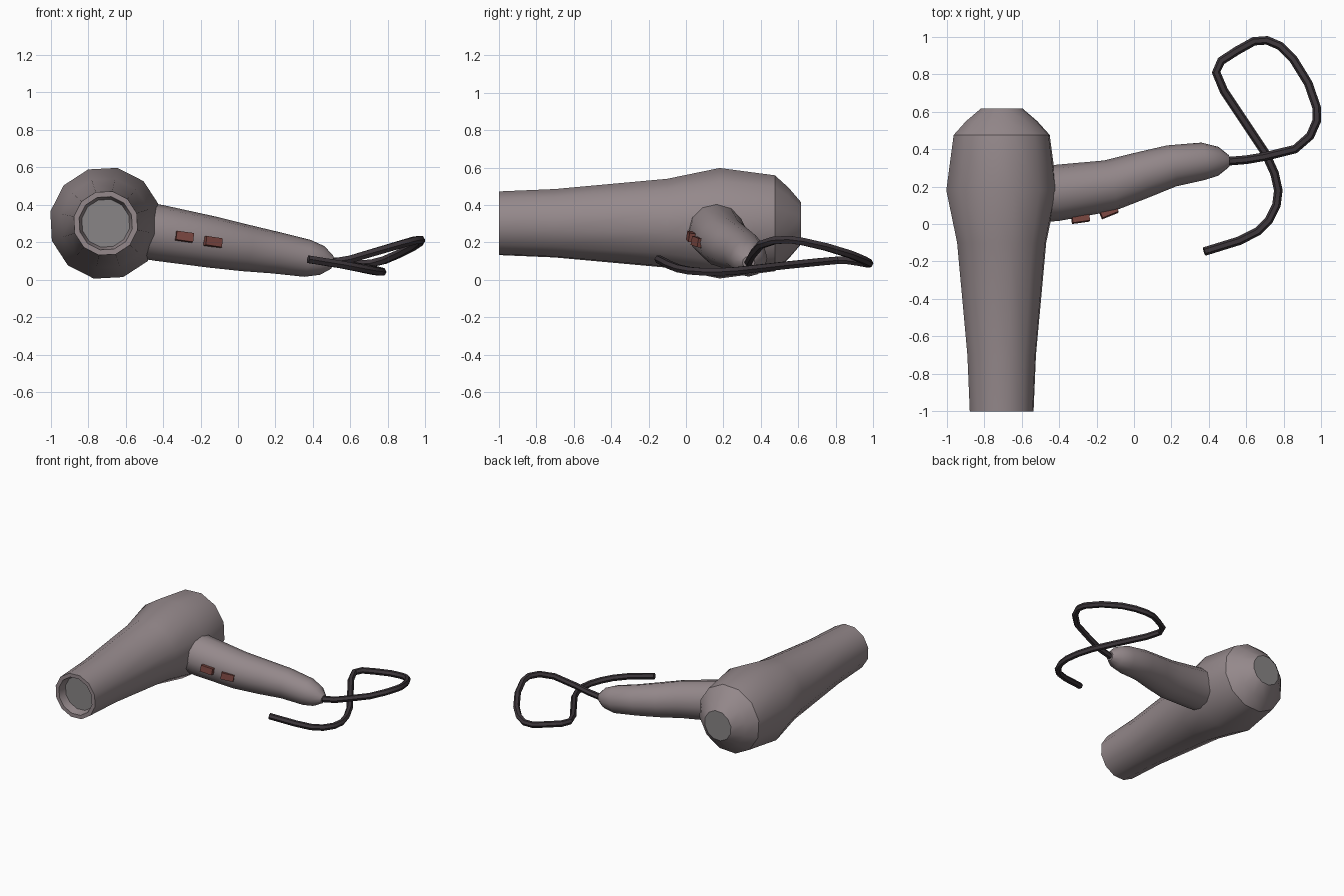
import bpy, bmesh, math
from mathutils import Vector

if "Cube" in bpy.data.objects:
    bpy.data.objects.remove(bpy.data.objects["Cube"])


def material(name, rgb):
    m = bpy.data.materials.new(name)
    m.diffuse_color = (*rgb, 1)
    m.use_nodes = True
    m.node_tree.nodes["Principled BSDF"].inputs["Base Color"].default_value = m.diffuse_color
    return m


shell = material("warm grey plastic", (0.30, 0.25, 0.26))
vent = material("vent grey", (0.25, 0.235, 0.24))
rubber = material("dark cable rubber", (0.045, 0.036, 0.042))
red = material("dull red button", (0.19, 0.06, 0.05))


def finish(name, bm, mats, angle):
    bmesh.ops.recalc_face_normals(bm, faces=bm.faces)
    me = bpy.data.meshes.new(name)
    bm.to_mesh(me)
    bm.free()
    for m in mats:
        me.materials.append(m)
    ob = bpy.data.objects.new(name, me)
    bpy.context.collection.objects.link(ob)
    bpy.context.view_layer.objects.active = ob
    ob.select_set(True)
    if angle:
        bpy.ops.object.shade_smooth_by_angle(angle=math.radians(angle))
    ob.select_set(False)
    return ob


def loft(name, stations, sides, offset, mats, angle, axis=None):
    """Round rings (x, y, z, radius) skinned along a path; caps take the last material."""
    bm = bmesh.new()
    pts = [Vector(s[:3]) for s in stations]
    rings = []
    for i, (p, s) in enumerate(zip(pts, stations)):
        t = Vector(axis) if axis else (pts[min(i + 1, len(pts) - 1)] - pts[max(i - 1, 0)]).normalized()
        side = t.cross(Vector((0, 0, 1))).normalized()
        up = side.cross(t)
        ring = []
        for k in range(sides):
            a = math.radians(offset) + 2 * math.pi * k / sides
            ring.append(bm.verts.new(p + s[3] * (math.cos(a) * side + math.sin(a) * up)))
        rings.append(ring)
    for a, b in zip(rings, rings[1:]):
        for k in range(sides):
            n = (k + 1) % sides
            bm.faces.new((a[k], a[n], b[n], b[k]))
    for r in (rings[0], rings[-1]):
        bm.faces.new(r).material_index = len(mats) - 1
    return finish(name, bm, mats, angle)


# Barrel: recessed nozzle at the front, widest near the handle, blunt back
profile = [(-0.94, 0.13), (-1.0, 0.145), (-1.0, 0.174), (-0.7, 0.187), (-0.1, 0.243),
           (0.18, 0.302), (0.475, 0.262), (0.548, 0.195), (0.615, 0.115)]
loft("barrel", [(-0.706, y, 0.302, r) for y, r in profile], 12, 18, [shell, vent], 30.5, (0, 1, 0))

# Handle: gently bent and tapered to a rounded tip
loft("handle", [(-0.6, 0.155, 0.28, 0.15), (-0.42, 0.165, 0.25, 0.15), (-0.13, 0.205, 0.2, 0.137),
                (0.04, 0.26, 0.17, 0.125), (0.2, 0.31, 0.145, 0.112), (0.37, 0.335, 0.115, 0.1),
                (0.45, 0.335, 0.103, 0.077), (0.505, 0.335, 0.093, 0.033)],
     12, 0, [shell], 31)

# Cable: one loop lying behind the handle tip
path = [(0.48, 0.333, 0.09), (0.6, 0.343, 0.11), (0.7, 0.36, 0.14), (0.86, 0.4, 0.187), (0.94, 0.47, 0.21),
        (0.975, 0.55, 0.215), (0.975, 0.62, 0.205), (0.93, 0.75, 0.175), (0.85, 0.88, 0.135),
        (0.78, 0.95, 0.105), (0.71, 0.98, 0.088), (0.64, 0.975, 0.086), (0.55, 0.925, 0.095),
        (0.465, 0.87, 0.103), (0.438, 0.81, 0.104), (0.48, 0.71, 0.095), (0.6, 0.53, 0.077),
        (0.7, 0.38, 0.06), (0.75, 0.27, 0.048), (0.77, 0.18, 0.042), (0.76, 0.1, 0.042),
        (0.72, 0.02, 0.048), (0.66, -0.04, 0.06), (0.56, -0.09, 0.08), (0.375, -0.147, 0.11)]
loft("cable", [(*p, 0.023) for p in path], 6, 0, [rubber], 30)

# Two switches on the front of the handle
for i, (loc, turn) in enumerate([((-0.285, 0.027, 0.23), 8), ((-0.133, 0.062, 0.202), 22)]):
    bm = bmesh.new()
    bmesh.ops.create_cube(bm, size=1)
    bmesh.ops.scale(bm, vec=(0.093, 0.035, 0.048), verts=bm.verts)
    ob = finish("switch_%d" % (i + 1), bm, [red], 0)
    ob.location = loc
    ob.rotation_euler = (math.radians(-8), math.radians(8), math.radians(turn))
